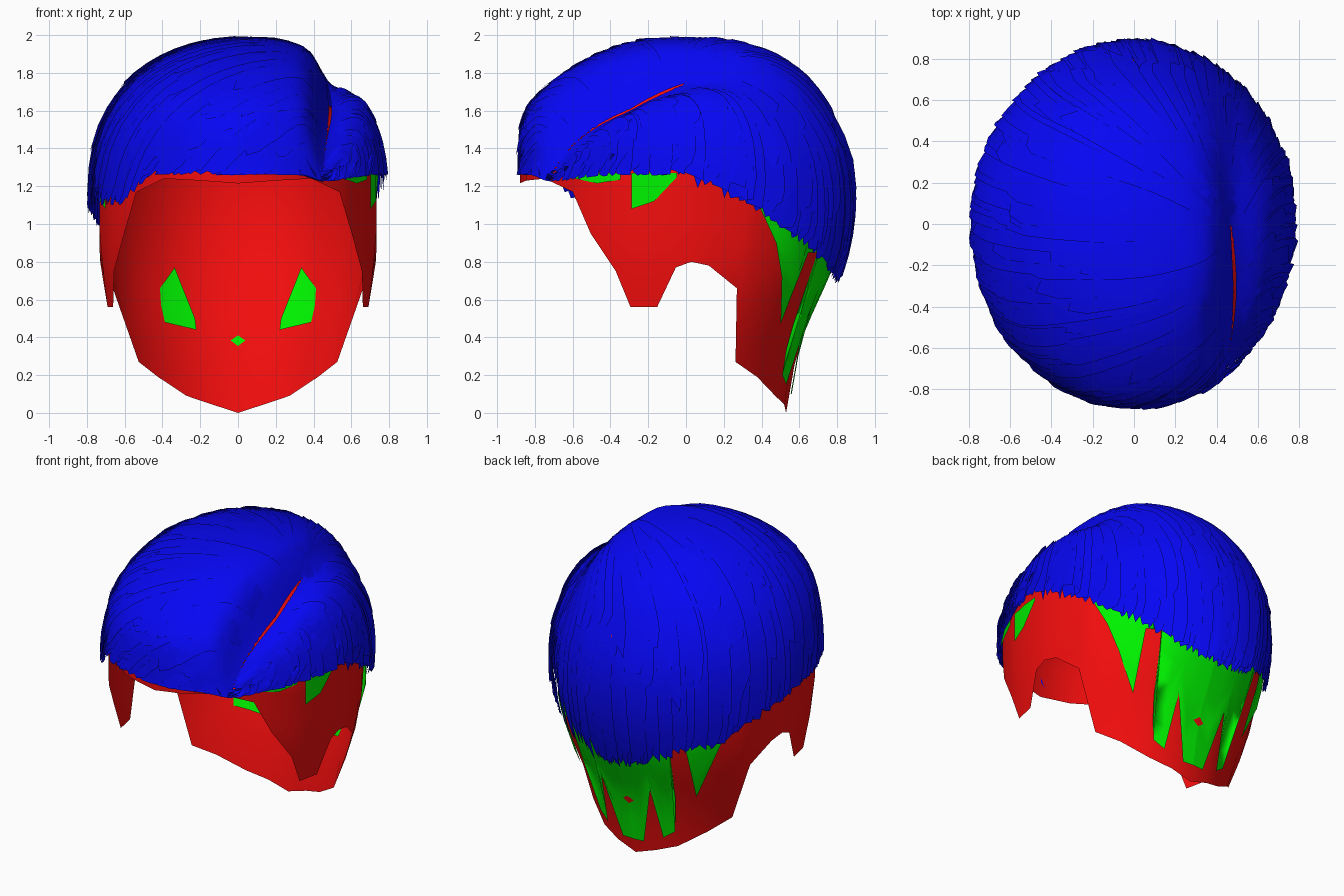
import bpy, bmesh, math, random
from mathutils import Vector

if "Cube" in bpy.data.objects:
    bpy.data.objects.remove(bpy.data.objects["Cube"])

random.seed(4)
E = 2 / 2.3


def material(name, rgb):
    m = bpy.data.materials.new(name)
    m.diffuse_color = (*rgb, 1)
    m.use_nodes = True
    m.node_tree.nodes["Principled BSDF"].inputs["Base Color"].default_value = m.diffuse_color
    return m


RED = material("red", (0.9, 0.004, 0.004))
GREEN = material("green", (0, 0.9, 0))
BLUE = material("blue", (0.002, 0.002, 0.9))


def make(name, bm, mat, smooth=True):
    me = bpy.data.meshes.new(name)
    bm.normal_update()
    bm.to_mesh(me)
    bm.free()
    me.materials.append(mat)
    for p in me.polygons:
        p.use_smooth = smooth
    ob = bpy.data.objects.new(name, me)
    bpy.context.collection.objects.link(ob)
    return ob


def grid(bm, rows):
    vs = [[bm.verts.new(p) for p in r] for r in rows]
    for a, b in zip(vs, vs[1:]):
        for i in range(len(a) - 1):
            bm.faces.new((a[i], a[i + 1], b[i + 1], b[i]))


def lerp_table(x, table):
    if x <= table[0][0]:
        return table[0][1]
    for (x0, y0), (x1, y1) in zip(table, table[1:]):
        if x <= x1:
            return y0 + (y1 - y0) * (x - x0) / (x1 - x0)
    return table[-1][1]


# Groove of the side parting
def groove(x, y, z, wide=1.0):
    s = (0.08 if x < 0.45 else 0.17) * wide
    k = lerp_table(y, [(-0.3, 0.2), (0.05, 0.13), (0.6, 0.03)])
    return k * wide ** 0.5 * max(0, min(1, (z - 1.2) / 0.35)) * math.exp(-((x - 0.45) / s) ** 2)


# Hair surface over a flattened polar map (radius 1 = widest ring)
def hair_point(qx, qy, lift):
    w, phi = math.hypot(qx, qy), math.atan2(qy, qx)
    if w <= 1:
        a = w * math.pi / 2
        r, z = math.sin(a) ** E, 1.15 + 0.825 * max(0, math.cos(a)) ** E
    else:
        r, z = 1 - 0.5 * (w - 1) ** 2, 1.15 - (w - 1)
    x, y = 0.77 * r * math.cos(phi), 0.875 * r * math.sin(phi)
    bump = math.exp(-((z - 1.62) / 0.2) ** 2)
    y *= 1 + bump * (0.07 if y < 0 else -0.035) * min(1, abs(y) / 0.4)
    h = max(0, (z - 1.15) / 0.83)
    p = Vector((x + 0.07 * h ** 4, y, z - groove(x, y, z)))
    return p + (p - Vector((0, 0, 1.1))).normalized() * lift


def plan(x, y):
    u = Vector((x / 0.77, y / 0.875))
    r = min(u.length, 0.985)
    return u.normalized() * min(0.92, math.asin(r ** (1 / E)) / (math.pi / 2))


HEM = [(0, 0.935), (0.25, 1.0), (0.4, 1.06), (0.6, 1.2), (0.8, 1.34), (0.9, 1.43)]


def hem_limit(p):
    left = max(0, min(1, (-math.cos(p) - 0.6) / 0.2))
    return lerp_table(0.9 * math.sin(p), HEM) + 0.11 * left


def hem(deg):
    p = math.radians(deg)
    return Vector((math.cos(p), math.sin(p))) * (hem_limit(p) + random.uniform(-0.02, 0.015))


# One curved hair card following the surface, one edge tilted up
def card(bm, s, tip0, tip1, u0, u1, half, lift0, lift1, segs):
    t = min(1, s / 0.6)
    side = -0.012 if tip1 < tip0 else 0.012
    root = plan(0.43 + 0.03 * math.sin(t * math.pi) + side, -0.76 + 0.8 * t)
    tip = hem(tip0 + (tip1 - tip0) * s)
    d = tip - root
    n = Vector((-d.y, d.x)).normalized()
    skew = random.uniform(-0.04, 0.04)
    rows = []
    for i in range(segs + 1):
        f = i / segs
        u = u0 + (u1 - u0) * f ** 1.2
        c = root + d * u + n * 0.06 * math.sin(math.pi * u)
        h = half * (0.7 + 0.3 * min(1, f * 4)) * (0.65 if i == segs else 1)
        row = []
        for k in (-1, 0, 1):
            q = c + n * k * h
            if i == segs:
                q = q + d.normalized() * skew * k
            p = math.atan2(q.y, q.x)
            free = 0.004 if math.sin(p) < 0 else 0.03
            top = hem_limit(p) + free
            if q.length > top:
                q = q * (top / q.length)
            tilt = 0.009 * (k + 1) * min(1, f * 3)
            row.append(hair_point(q.x, q.y, lift0 + (lift1 - lift0) * f + tilt))
        rows.append(row)
    grid(bm, rows)


# Hair sections: full-length locks, then shorter layered locks
def section(name, tip0, tip1, n_full, n_short):
    bm = bmesh.new()
    for i in range(n_full):
        card(bm, (i + 0.5) / n_full, tip0, tip1, 0, 1, random.uniform(0.055, 0.075),
             0, random.uniform(0, 0.008), 14)
    for i in range(n_short):
        u0 = random.uniform(0.03, 0.65)
        u1 = min(1.0, u0 + random.uniform(0.3, 0.6))
        card(bm, random.random(), tip0, tip1, u0, u1, random.uniform(0.04, 0.075),
             0.002, random.uniform(0.006, 0.016), 9)
    make(name, bm, BLUE)


section("hair_swept_left", -56, -276, 75, 130)
section("hair_swept_right", -57, 96, 50, 70)

# Scalp cap: lower edge as (angle, height), with sideburn, ear notch and nape
EDGE = [(-90, 1.215), (-74, 1.23), (-58, 1.24), (-43, 1.17), (-35, 0.95), (-25, 0.75),
        (-19.5, 0.56), (-10, 0.56), (-3.5, 0.77), (2, 0.8), (9, 0.78), (22, 0.66),
        (27, 0.27), (42, 0.19), (60, 0.09), (75, 0.045), (90, 0.0)]
WIDTH = [(0, 0.52), (0.27, 0.59), (0.57, 0.705), (0.85, 0.735), (1.25, 0.735)]
BACK = [(0, 0.53), (0.4, 0.6), (0.75, 0.76), (0.9, 0.82), (1.25, 0.85)]


def scalp_point(deg, z, side=1, off=0.0):
    t = math.radians(deg)
    b = lerp_table(z, BACK) if deg > 0 else 0.88
    return Vector((side * (lerp_table(z, WIDTH) + off) * math.cos(t), (b + off) * math.sin(t), z))


def scalp_column(deg, low, side):
    top = 1.27
    col = [scalp_point(deg, low + (top - low) * i / 5, side) for i in range(6)]
    rim = col[-1]
    for i in range(1, 9):
        a = math.pi / 2 * (1 - i / 8)
        r = math.sin(a) ** E if i < 8 else 0
        p = Vector((rim.x * r, rim.y * r, top + 0.63 * math.cos(a) ** E))
        p.z -= groove(p.x, p.y, p.z, 1.8)
        col.append(p)
    return col


bm = bmesh.new()
for side in (1, -1):
    grid(bm, [scalp_column(d, z, side) for d, z in EDGE])
bmesh.ops.remove_doubles(bm, verts=bm.verts, dist=0.0005)
bmesh.ops.recalc_face_normals(bm, faces=bm.faces)
make("scalp_cap", bm, RED)


# Green under-layer showing through: (angle, top, bottom) columns
def patch(name, cols, off):
    bm = bmesh.new()
    for side in (1, -1):
        grid(bm, [[scalp_point(d, lo + (hi - lo) * i / 6, side, off) for i in range(7)]
                  for d, hi, lo in cols])
    make(name, bm, GREEN)


patch("nape_patch", [(27, 1.13, 1.1), (35, 1.11, 0.9), (42, 1.09, 0.72), (51, 1.06, 0.47),
                     (53, 1.04, 0.85), (60, 1.0, 0.85), (62, 1.0, 0.2), (69, 0.95, 0.15),
                     (75, 0.95, 0.5), (82, 0.95, 0.1), (90, 0.95, 0.1)], 0.012)
patch("temple_patch", [(-19, 1.27, 1.08), (-11, 1.27, 1.12), (-3, 1.27, 1.25)], 0.008)
patch("temple_strip", [(-43, 1.27, 1.245), (-32, 1.27, 1.215), (-23, 1.27, 1.235)], 0.008)
patch("inner_patch", [(54, 0.66, 0.48), (62, 0.77, 0.46), (70, 0.5, 0.44)], -0.012)
